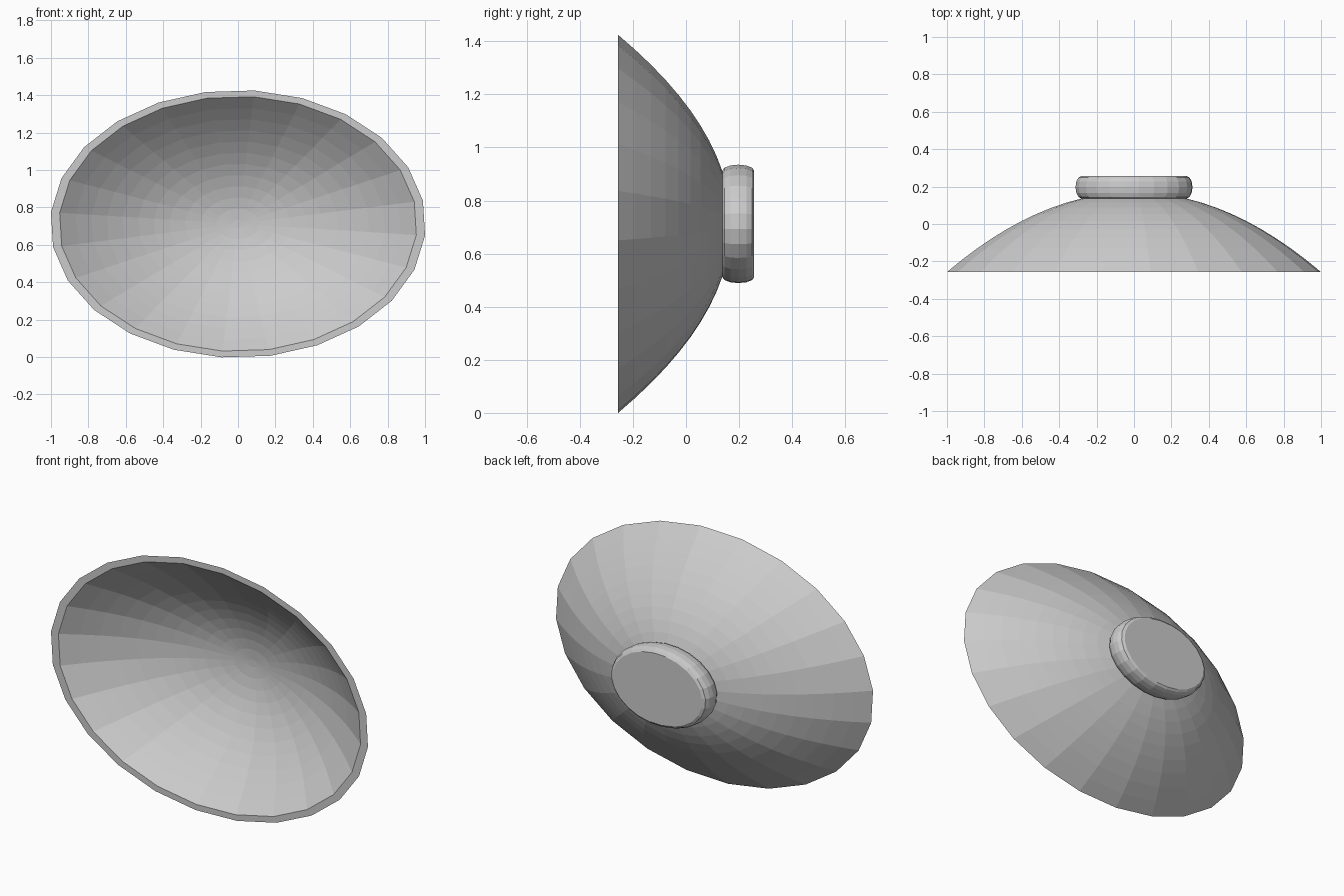
import bpy, bmesh
from math import sin, cos, radians, pi

if "Cube" in bpy.data.objects:
    bpy.data.objects.remove(bpy.data.objects["Cube"])

SIDES = 24
PHASE = radians(-5)      # slight turn of the facets
ASPECT = 0.713           # oval height / width
CZ = 0.712               # height of the bowl axis


def lathe(name, profile, cap_start=False, cap_end=False):
    """Revolve (radius, y) points around the y axis into an oval faceted shell."""
    bm = bmesh.new()
    rings = []
    for r, y in profile:
        rings.append([bm.verts.new((r * cos(PHASE + 2 * pi * i / SIDES), y,
                                    CZ + ASPECT * r * sin(PHASE + 2 * pi * i / SIDES)))
                      for i in range(SIDES)])
    for a, b in zip(rings, rings[1:]):
        for i in range(SIDES):
            j = (i + 1) % SIDES
            bm.faces.new((a[i], a[j], b[j], b[i]))
    if cap_start:
        bm.faces.new(rings[0][::-1])
    if cap_end:
        bm.faces.new(rings[-1])
    # the profile runs from the front centre outwards, then to the back
    bm.normal_update()
    if rings and bm.faces:
        bm.faces.ensure_lookup_table()
        if bm.faces[0].normal.dot(bm.faces[0].calc_center_median()) == 0:
            bmesh.ops.recalc_face_normals(bm, faces=bm.faces)
    mesh = bpy.data.meshes.new(name)
    bm.to_mesh(mesh)
    bm.free()
    obj = bpy.data.objects.new(name, mesh)
    bpy.context.collection.objects.link(obj)
    return obj


def steps(a, b, n):
    return [a + (b - a) * i / n for i in range(n + 1)]


# bowl: parabolic inside, flat rim, parabolic outside
K = 0.424
inner = [(r, 0.130 - K * r * r) for r in steps(0.03, 0.955, 11)]
outer = [(r, 0.170 - K * r * r) for r in steps(1.004, 0.28, 9)]
inner[-1] = (0.957, -0.257)
outer[0] = (1.004, -0.257)
lathe("bowl", inner + outer, cap_start=True)

# foot: rounded oval disc behind the bowl, flat at the back
foot = [(0.282 + 0.032 * sin(pi * t), 0.197 - 0.06 * cos(pi * t))
        for t in steps(0, 1, 6)]
lathe("foot", foot, cap_end=True)
